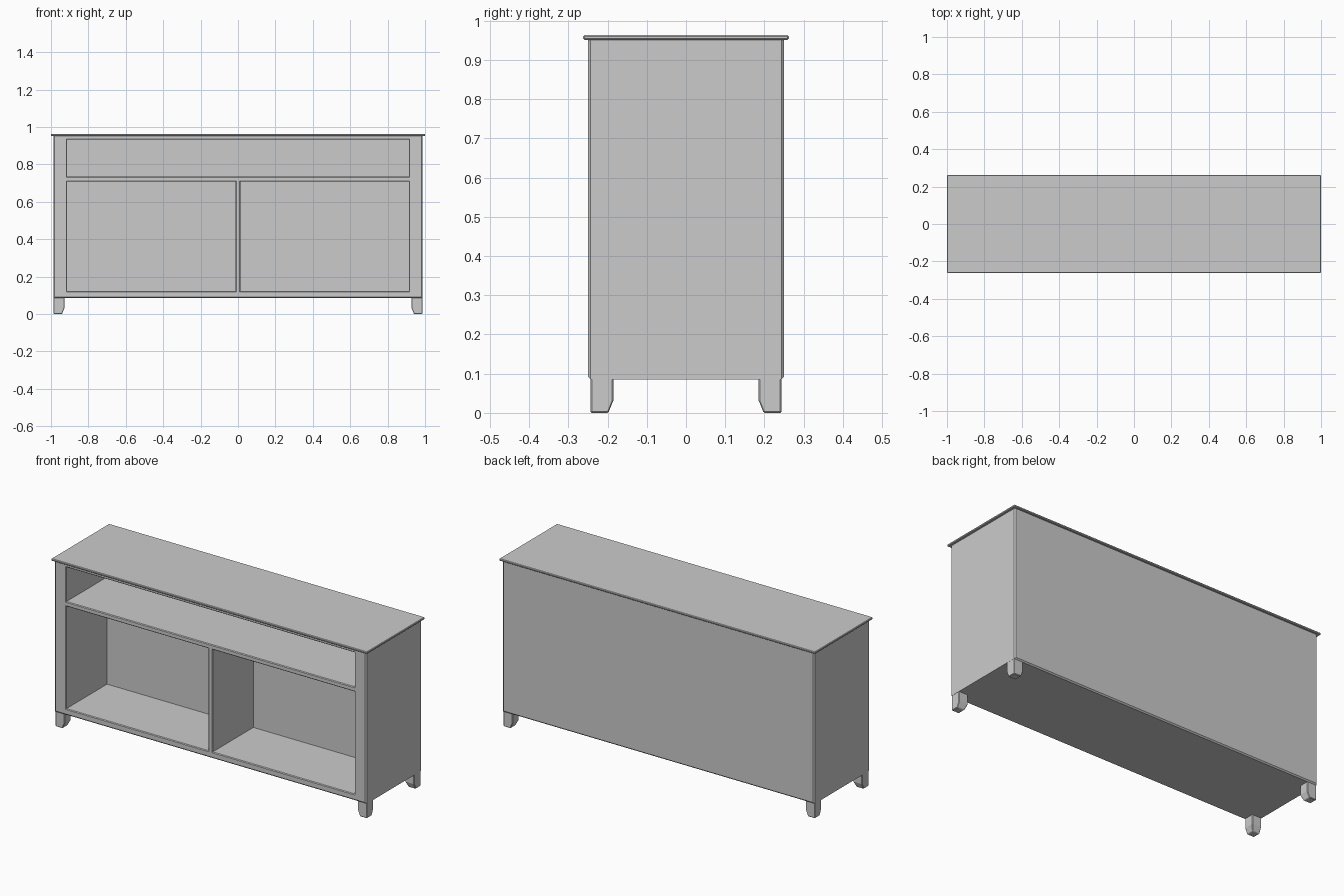
import bpy, bmesh

if "Cube" in bpy.data.objects:
    bpy.data.objects.remove(bpy.data.objects["Cube"])

W, D = 0.987, 0.25          # cabinet half width / half depth
Z0, Z1 = 0.085, 0.952       # cabinet bottom / top
BACK = 0.12                 # rear wall of the compartments
CH = 0.007                  # edge chamfer


def make(name, bm):
    bmesh.ops.recalc_face_normals(bm, faces=bm.faces)
    me = bpy.data.meshes.new(name)
    bm.to_mesh(me)
    bm.free()
    ob = bpy.data.objects.new(name, me)
    bpy.context.collection.objects.link(ob)
    return ob


def loft(rings):
    """Closed solid through rings of equal point count."""
    bm = bmesh.new()
    loops = [[bm.verts.new(p) for p in r] for r in rings]
    for a, b in zip(loops, loops[1:]):
        n = len(a)
        for i in range(n):
            bm.faces.new((a[i], a[(i + 1) % n], b[(i + 1) % n], b[i]))
    bm.faces.new(loops[0])
    bm.faces.new(loops[-1])
    return bm


def rect_xy(x0, x1, y0, y1, z):
    return [(x0, y0, z), (x1, y0, z), (x1, y1, z), (x0, y1, z)]


def rect_xz(x0, x1, z0, z1, y):
    return [(x0, y, z0), (x1, y, z0), (x1, y, z1), (x0, y, z1)]


# Cabinet carcass: chamfered upright edges and long bottom edges
bm = loft([rect_xy(-W, W, -D, D, z) for z in (Z0, Z1)])
edges = []
for e in bm.edges:
    a, b = (v.co for v in e.verts)
    upright = abs(a.z - b.z) > 0.1
    long_bottom = abs(a.x - b.x) > 0.1 and a.z < 0.5
    if upright or long_bottom:
        edges.append(e)
bmesh.ops.bevel(bm, geom=edges, offset=CH, segments=1, affect='EDGES')
cabinet = make("cabinet", bm)

# Compartments: recesses with a small chamfered rim
openings = [(-0.913, 0.913, 0.735, 0.932),
            (-0.913, -0.013, 0.122, 0.708),
            (0.013, 0.913, 0.122, 0.708)]
cutters = []
r = 0.004
for x0, x1, z0, z1 in openings:
    rim = (x0 - r, x1 + r, z0 - r, z1 + r)
    cut = make("opening_cutter", loft([rect_xz(*rim, -D - 0.05),
                                       rect_xz(*rim, -D),
                                       rect_xz(x0, x1, z0, z1, -D + r),
                                       rect_xz(x0, x1, z0, z1, BACK)]))
    cut.hide_render = True
    cutters.append(cut)
    m = cabinet.modifiers.new("opening", 'BOOLEAN')
    m.operation, m.solver, m.object = 'DIFFERENCE', 'EXACT', cut
bpy.context.view_layer.update()
dg = bpy.context.evaluated_depsgraph_get()
carved = bpy.data.meshes.new_from_object(cabinet.evaluated_get(dg))
cabinet.modifiers.clear()
cabinet.data = carved
for cut in cutters:
    bpy.data.objects.remove(cut)

# Top board with slight overhang
top = make("top_board", loft([rect_xy(-1, 1, -0.262, 0.262, z) for z in (0.951, 0.963)]))
m = top.modifiers.new("edge", 'BEVEL')
m.width, m.segments = 0.003, 1

# Four short legs, tapered on the two inner sides
for sx, side in ((-1, "left"), (1, "right")):
    for sy, end in ((-1, "front"), (1, "back")):
        rings = [rect_xy(sx * 0.986, sx * (0.986 - w), sy * 0.243, sy * (0.243 - w), z)
                 for z, w in ((0.0, 0.045), (0.032, 0.058), (0.092, 0.058))]
        leg = make(f"{end}_{side}_leg", loft(rings))
        m = leg.modifiers.new("edge", 'BEVEL')
        m.width, m.segments = 0.003, 1
